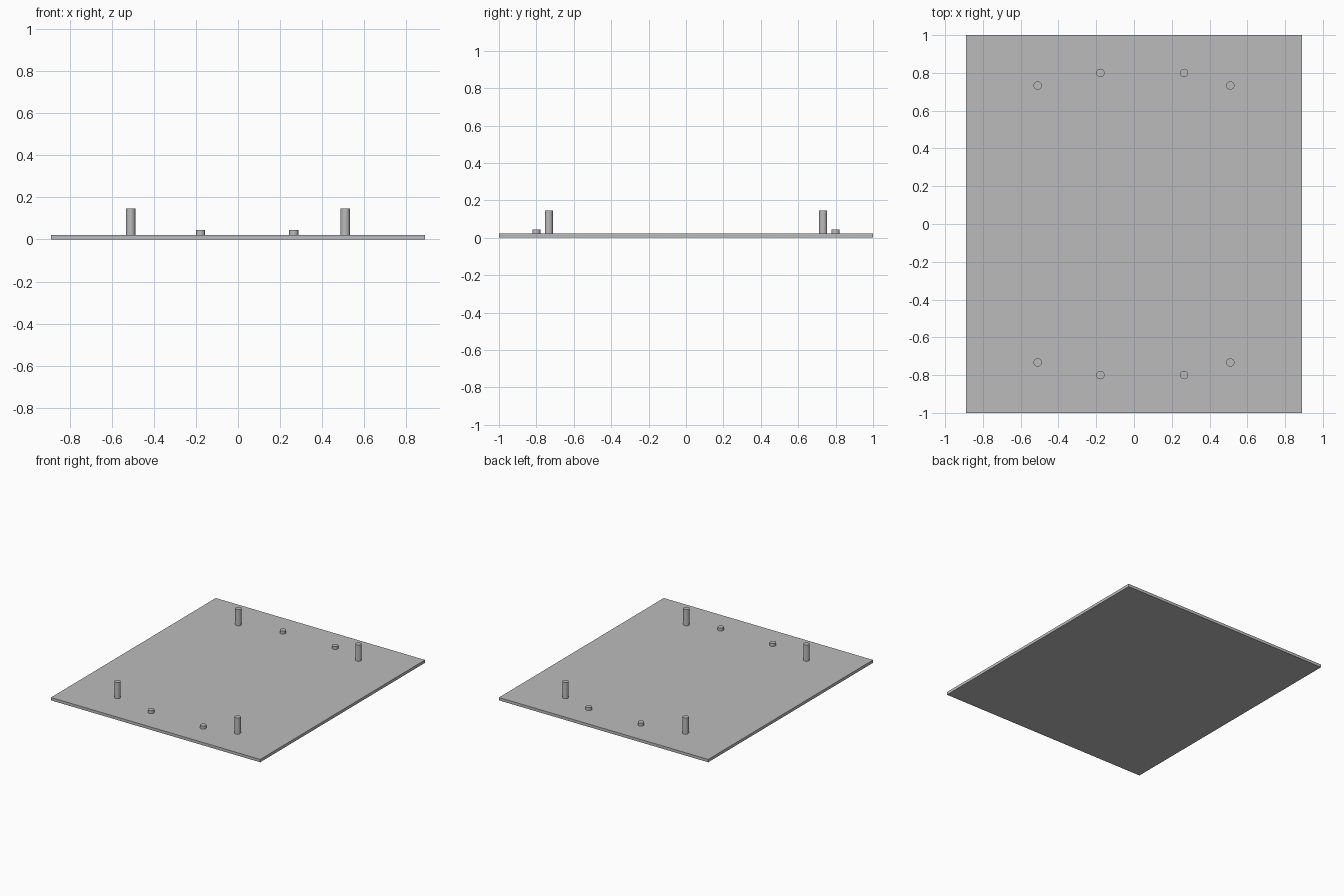
import bpy
import math

cube = bpy.data.objects.get("Cube")
if cube:
    bpy.data.objects.remove(cube, do_unlink=True)

PLATE_TOP = 0.022
RADIUS = 0.022

grey = bpy.data.materials.new("neutral_grey")
grey.use_nodes = True
colour = (0.5, 0.5, 0.5, 1)
grey.diffuse_color = colour
grey.node_tree.nodes["Principled BSDF"].inputs["Base Color"].default_value = colour


def add_pin(name, x, y, top):
    """Upright cylinder standing on the plate, sunk slightly into it."""
    bottom = PLATE_TOP / 2
    bpy.ops.mesh.primitive_cylinder_add(
        vertices=48, radius=RADIUS, depth=top - bottom,
        location=(x, y, (top + bottom) / 2))
    pin = bpy.context.object
    pin.name = name
    pin.data.materials.append(grey)
    bpy.ops.object.shade_smooth_by_angle(angle=math.radians(30))


# Flat base plate
bpy.ops.mesh.primitive_cube_add(size=1, location=(0, 0, PLATE_TOP / 2))
plate = bpy.context.object
plate.name = "base_plate"
plate.scale = (1.778, 2, PLATE_TOP)
bpy.ops.object.transform_apply(location=False, rotation=False, scale=True)
plate.data.materials.append(grey)

# Tall posts at the corners and short pegs along the front and back edges
for end, side in (("front", -1), ("back", 1)):
    for hand, x in (("right", -0.51), ("left", 0.51)):
        add_pin(f"{end}_{hand}_post", x, side * 0.733, 0.147)
    for hand, x in (("right", -0.178), ("left", 0.265)):
        add_pin(f"{end}_{hand}_peg", x, side * 0.8, 0.044)
